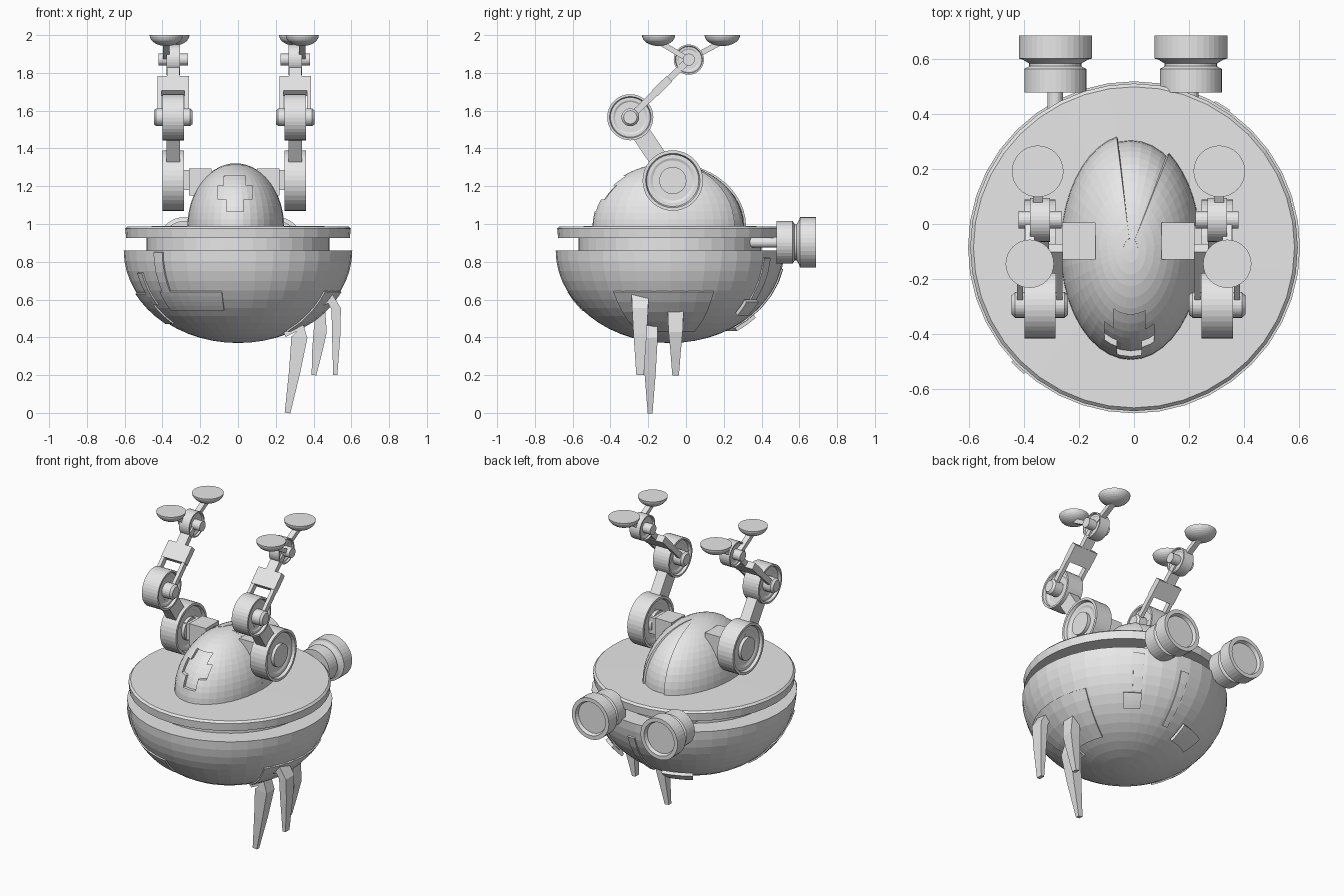
import bpy, bmesh
from math import sin, cos, pi, radians, sqrt
from mathutils import Vector, Matrix

cube = bpy.data.objects.get("Cube")
if cube:
    bpy.data.objects.remove(cube)

grey = bpy.data.materials.new("plain grey")
grey.use_nodes = True
grey.diffuse_color = (0.8, 0.8, 0.8, 1)
grey.node_tree.nodes["Principled BSDF"].inputs["Base Color"].default_value = (0.8, 0.8, 0.8, 1)

X, Y, Z = Vector((1, 0, 0)), Vector((0, 1, 0)), Vector((0, 0, 1))
MID = -0.085       # y of the hull axis
ARM_X = -0.02      # x of the plane between the arms


def finish(name, bm):
    bmesh.ops.recalc_face_normals(bm, faces=bm.faces)
    mesh = bpy.data.meshes.new(name)
    bm.to_mesh(mesh)
    bm.free()
    mesh.materials.append(grey)
    ob = bpy.data.objects.new(name, mesh)
    bpy.context.collection.objects.link(ob)
    return ob


def lathe(name, profile, origin, axis=Z, segs=40, scale=(1, 1)):
    """Revolve (radius, height) points about an axis; zero radii close the ends."""
    bm = bmesh.new()
    turn = Matrix.Translation(origin) @ Z.rotation_difference(axis).to_matrix().to_4x4()
    rings = []
    for r, h in profile:
        n = segs if r > 1e-5 else 1
        rings.append([bm.verts.new(turn @ Vector((r * scale[0] * cos(2 * pi * i / segs),
                                                  r * scale[1] * sin(2 * pi * i / segs), h)))
                      for i in range(n)])
    for a, b in zip(rings, rings[1:]):
        for i in range(segs):
            j = (i + 1) % segs
            quad = [a[i % len(a)], a[j % len(a)], b[j % len(b)], b[i % len(b)]]
            bm.faces.new(list(dict.fromkeys(quad)))
    return finish(name, bm)


def drum(name, r, half, origin, axis=X, segs=32):
    return lathe(name, [(0, -half), (r, -half), (r, half), (0, half)], origin, axis, segs)


def beam(name, a, b, width, thick):
    """Box running from a to b, with its width along x."""
    a, b = Vector(a), Vector(b)
    d = (b - a).normalized()
    n = d.cross(X)
    rot = Matrix((X, n, d)).transposed().to_4x4()
    bm = bmesh.new()
    bmesh.ops.create_cube(bm, size=1, matrix=Matrix.Translation((a + b) / 2) @ rot
                          @ Matrix.Diagonal((width, thick, (b - a).length, 1)))
    return finish(name, bm)


def box(name, lo, hi):
    lo, hi = Vector(lo), Vector(hi)
    bm = bmesh.new()
    bmesh.ops.create_cube(bm, size=1, matrix=Matrix.Translation((lo + hi) / 2)
                          @ Matrix.Diagonal((*(hi - lo), 1)))
    return finish(name, bm)


def plate(name, surface, u, v, nu, nv, thick):
    """Curved panel cut from a parametric surface and thickened."""
    bm = bmesh.new()
    grid = [[bm.verts.new(surface(u[0] + (u[1] - u[0]) * i / nu, v[0] + (v[1] - v[0]) * j / nv))
             for j in range(nv + 1)] for i in range(nu + 1)]
    for i in range(nu):
        for j in range(nv):
            bm.faces.new((grid[i][j], grid[i + 1][j], grid[i + 1][j + 1], grid[i][j + 1]))
    bmesh.ops.recalc_face_normals(bm, faces=bm.faces)
    bmesh.ops.solidify(bm, geom=bm.faces[:], thickness=thick)
    return finish(name, bm)


# Hull bowl, waist ring and deck
bowl = [(0.605 * sin(t * pi / 28), 0.86 - 0.49 * cos(t * pi / 28)) for t in range(15)]
lathe("hull_bowl", bowl + [(0, 0.86)], (0, MID, 0))
lathe("waist_ring", [(0.485, 0.84), (0.485, 0.95)], (0, MID, 0))
lathe("deck", [(0, 0.925), (0.592, 0.925), (0.597, 0.975), (0.585, 0.987), (0, 0.992)], (0, MID, 0))


# Raised panels on the bowl
def hull_point(az, z):
    r = 0.612 * sqrt(max(0, 1 - ((0.86 - z) / 0.5) ** 2))
    return (r * cos(radians(az)), MID + r * sin(radians(az)), z)


hull_panels = {
    "front_band": ((221, 261), (0.54, 0.64)),
    "front_riser": ((223, 229), (0.64, 0.85)),
    "side_band": ((182, 206), (0.47, 0.63)),
    "side_riser": ((206, 211), (0.57, 0.74)),
    "claw_mount": ((-33, 25), (0.43, 0.64)),
    "rear_riser": ((55, 61), (0.54, 0.82)),
    "rear_foot": ((49, 61), (0.53, 0.6)),
    "rear_strip": ((84, 89), (0.48, 0.76)),
    "rear_band": ((100, 124), (0.45, 0.52)),
}
for label, (az, zz) in hull_panels.items():
    plate("hull_panel_" + label, hull_point, az, zz, 6, 4, 0.02)


# Cabin dome with a recessed cross at the front
def dome_profile(s):
    return [(s * cos(t * pi / 28), s * sin(t * pi / 28) * 0.335) for t in range(15)]


dome_at = (-0.012, MID - 0.01, 0.985)
dome = lathe("cabin_dome", [(0, 0)] + dome_profile(1), dome_at, scale=(0.255, 0.4))
lathe("cross_floor", [(0, 0)] + dome_profile(0.95), dome_at, scale=(0.255, 0.4))

half = [(0.045, 1.065), (0.045, 1.13), (0.09, 1.13), (0.09, 1.205), (0.058, 1.205), (0.058, 1.255)]
outline = half + [(-x, z) for x, z in reversed(half)]
bm = bmesh.new()
face = bm.faces.new([bm.verts.new((x - 0.017, -0.7, z)) for x, z in outline])
sweep = bmesh.ops.extrude_face_region(bm, geom=[face])
bmesh.ops.translate(bm, vec=(0, 0.42, 0),
                    verts=[g for g in sweep["geom"] if isinstance(g, bmesh.types.BMVert)])
cutter = finish("cross_cutter", bm)
cutter.hide_render = True
cut = dome.modifiers.new("cross", "BOOLEAN")
cut.operation, cut.object, cut.solver = "DIFFERENCE", cutter, "EXACT"
bpy.context.view_layer.objects.active = dome
bpy.ops.object.modifier_apply(modifier=cut.name)
bpy.data.objects.remove(cutter)


# Rear dome shells, lifting towards the gap between them
def shell_point(az, el):
    a, e = radians(az), radians(el)
    s = 1.004 + 0.05 * max(0, sin(a)) ** 2 * cos(e)
    return (dome_at[0] + 0.255 * s * cos(a) * cos(e),
            dome_at[1] + 0.4 * s * sin(a) * cos(e), dome_at[2] + 0.335 * s * sin(e))


plate("dome_shell_left", shell_point, (0, 58), (0, 84), 8, 12, 0.012)
plate("dome_shell_right", shell_point, (101, 180), (0, 84), 10, 12, 0.012)


# Pair of arms
def ringed_disc(name, r, half_w, origin):
    """Wheel with a sunken ring on both faces."""
    side = [(0, 0.6), (0.66 * r, 0.6), (0.74 * r, 0.7), (0.86 * r, 0.7), (0.9 * r, 1), (r, 1)]
    prof = [(q, -h * half_w) for q, h in side] + [(q, h * half_w) for q, h in reversed(side)]
    return lathe(name, prof, origin, X, 36)


for side, s in (("left", 1), ("right", -1)):
    cx = ARM_X + s * 0.323

    def at(y, z, out=0.0):
        return Vector((cx + s * out, y, z))

    shoulder, elbow, wrist = at(-0.07, 1.23), at(-0.295, 1.565), at(0.015, 1.87)
    inner, outer = sorted((ARM_X + s * 0.12, ARM_X + s * 0.24))
    box(side + "_shoulder_block", (inner, -0.13, 1.15), (outer, 0.005, 1.295))
    inner, outer = sorted((ARM_X + s * 0.22, cx))
    box(side + "_shoulder_link", (inner, -0.12, 1.18), (outer, -0.005, 1.285))
    ringed_disc(side + "_shoulder", 0.16, 0.057, shoulder)
    drum(side + "_shoulder_hub", 0.072, 0.055, shoulder)
    beam(side + "_upper_arm", shoulder, elbow, 0.07, 0.1)

    ringed_disc(side + "_elbow", 0.122, 0.057, elbow)
    lathe(side + "_elbow_hub", [(0, -0.103), (0.035, -0.103), (0.047, -0.09),
                                (0.047, 0.09), (0.035, 0.103), (0, 0.103)], elbow, X, 24)
    # Forked forearm
    for k, o in (("inner", -0.072), ("outer", 0.072)):
        shift = X * s * o
        beam(side + "_forearm_prong_" + k, elbow + shift, elbow.lerp(wrist, 0.5) + shift, 0.022, 0.035)
    beam(side + "_forearm_plate", elbow.lerp(wrist, 0.42), elbow.lerp(wrist, 0.67), 0.168, 0.042)
    beam(side + "_forearm_tip", elbow.lerp(wrist, 0.6), wrist, 0.065, 0.035)

    ringed_disc(side + "_wrist", 0.08, 0.036, wrist)
    drum(side + "_wrist_hub", 0.032, 0.078, wrist, X, 20)
    # Two fingers ending in flat-topped cups
    for k, y, out, r in (("front", -0.145, 0.037, 0.088), ("rear", 0.192, 0.008, 0.094)):
        cup = [(r * sin(t * pi / 16), 2.0 - 0.058 * cos(t * pi / 16)) for t in range(9)]
        lathe(f"{side}_{k}_cup", cup + [(0, 2.0)], (cx + s * out, y, 0), Z, 32)
        beam(f"{side}_{k}_finger", wrist + X * s * out, at(y, 1.965, out), 0.035, 0.028)

# Twin rear thrusters
thruster = [(0, 0.48), (0.113, 0.48), (0.113, 0.565), (0.095, 0.575), (0.095, 0.585),
            (0.12, 0.6), (0.133, 0.603), (0.133, 0.687), (0.108, 0.687), (0.1, 0.665), (0, 0.665)]
for side, x in (("left", 0.207), ("right", -0.287)):
    lathe(side + "_thruster", thruster, (x, 0, 0.903), Y, 36)
    drum(side + "_thruster_strut", 0.028, 0.09, (x, 0.41, 0.903), Y, 16)


# Three jointed claws under the hull
def claw(name, y, path):
    """Tapered strip through (x, z, thickness, width) stations."""
    bm = bmesh.new()
    rings = []
    for i, (x, z, t, w) in enumerate(path):
        p, q = path[max(i - 1, 0)], path[min(i + 1, len(path) - 1)]
        d = Vector((q[0] - p[0], 0, q[1] - p[1])).normalized()
        n = Vector((d.z, 0, -d.x)) * t / 2
        c, o = Vector((x, y, z)), Y * w / 2
        rings.append([bm.verts.new(c + e) for e in (n + o, n - o, -n - o, -n + o)])
    for a, b in zip(rings, rings[1:]):
        for i in range(4):
            j = (i + 1) % 4
            bm.faces.new((a[i], a[j], b[j], b[i]))
    bm.faces.new(rings[0])
    bm.faces.new(rings[-1])
    return finish(name, bm)


claw("front_claw", -0.243, [(0.41, 0.58, 0.06, 0.09), (0.485, 0.61, 0.06, 0.09),
                            (0.52, 0.55, 0.05, 0.085), (0.52, 0.42, 0.045, 0.07), (0.515, 0.2, 0.022, 0.04)])
claw("middle_claw", -0.19, [(0.24, 0.43, 0.06, 0.07), (0.325, 0.465, 0.07, 0.075),
                            (0.325, 0.4, 0.085, 0.08), (0.3, 0.22, 0.06, 0.06), (0.262, 0.0, 0.03, 0.025)])
claw("rear_claw", -0.055, [(0.38, 0.52, 0.06, 0.085), (0.435, 0.54, 0.06, 0.085),
                           (0.435, 0.43, 0.07, 0.075), (0.42, 0.33, 0.055, 0.055), (0.402, 0.2, 0.025, 0.035)])
